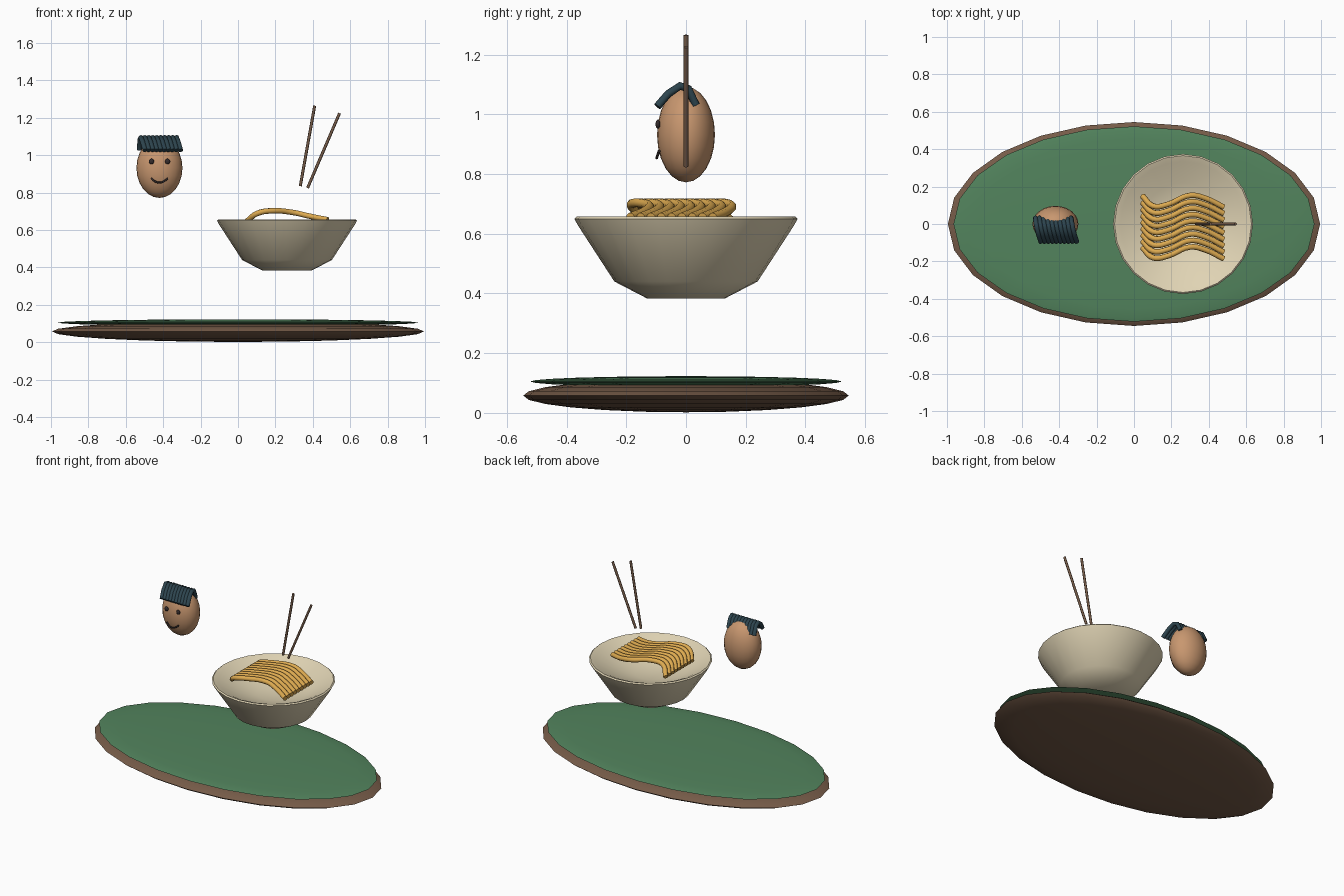
import bpy, bmesh, math

if "Cube" in bpy.data.objects:
    bpy.data.objects.remove(bpy.data.objects["Cube"])


def material(name, rgb):
    m = bpy.data.materials.new(name)
    m.diffuse_color = (*rgb, 1)
    m.use_nodes = True
    m.node_tree.nodes["Principled BSDF"].inputs["Base Color"].default_value = m.diffuse_color
    return m


WOOD = material("wood", (0.18, 0.105, 0.065))
GREEN = material("green", (0.085, 0.23, 0.11))
SKIN = material("skin", (0.58, 0.31, 0.16))
CREAM = material("cream", (0.75, 0.66, 0.46))
NOODLE = material("noodle", (0.72, 0.40, 0.08))
HAIR = material("hair", (0.026, 0.058, 0.076))
DARK = material("dark", (0.035, 0.025, 0.025))


def finish(ob, name, mat, angle=60):
    ob.name = name
    ob.data.materials.append(mat)
    bpy.ops.object.select_all(action='DESELECT')
    ob.select_set(True)
    bpy.context.view_layer.objects.active = ob
    bpy.ops.object.shade_smooth_by_angle(angle=math.radians(angle))
    return ob


def from_bmesh(bm, name, mat):
    bmesh.ops.recalc_face_normals(bm, faces=bm.faces)
    me = bpy.data.meshes.new(name)
    bm.to_mesh(me)
    bm.free()
    ob = bpy.data.objects.new(name, me)
    bpy.context.collection.objects.link(ob)
    return finish(ob, name, mat)


def ellipsoid(name, loc, radii, mat, segs=24, rings=12):
    bpy.ops.mesh.primitive_uv_sphere_add(segments=segs, ring_count=rings, location=loc)
    ob = bpy.context.object
    ob.scale = radii
    bpy.ops.object.transform_apply(location=False, rotation=False, scale=True)
    return finish(ob, name, mat, 80)


def lathe(name, loc, profile, mat, steps=24):
    bm = bmesh.new()
    vs = [bm.verts.new((r, 0, z)) for r, z in profile]
    es = [bm.edges.new(p) for p in zip(vs, vs[1:])]
    bmesh.ops.spin(bm, geom=vs + es, cent=(0, 0, 0), axis=(0, 0, 1),
                   angle=2 * math.pi, steps=steps)
    bmesh.ops.remove_doubles(bm, verts=bm.verts, dist=1e-4)
    ob = from_bmesh(bm, name, mat)
    ob.location = loc
    return ob


def tube(name, points, radius, mat, smooth=True):
    cu = bpy.data.curves.new(name, 'CURVE')
    cu.dimensions = '3D'
    cu.bevel_depth = radius
    cu.bevel_resolution = 2
    cu.use_fill_caps = True
    cu.resolution_u = 5
    sp = cu.splines.new('BEZIER' if smooth else 'POLY')
    if smooth:
        sp.bezier_points.add(len(points) - 1)
        for bp, p in zip(sp.bezier_points, points):
            bp.co = p
            bp.handle_left_type = bp.handle_right_type = 'AUTO'
    else:
        sp.points.add(len(points) - 1)
        for q, p in zip(sp.points, points):
            q.co = (*p, 1)
    tmp = bpy.data.objects.new(name, cu)
    bpy.context.collection.objects.link(tmp)
    me = bpy.data.meshes.new_from_object(
        tmp.evaluated_get(bpy.context.evaluated_depsgraph_get()))
    bpy.data.objects.remove(tmp)
    ob = bpy.data.objects.new(name, me)
    bpy.context.collection.objects.link(ob)
    me.materials.clear()
    return finish(ob, name, mat)


# oval base and its green top
ellipsoid("base", (0, 0, 0.058), (0.995, 0.545, 0.056), WOOD)
ellipsoid("green_top", (0, 0, 0.105), (0.965, 0.522, 0.018), GREEN)

# bowl with shallow hollow
lathe("bowl", (0.262, 0, 0),
      [(0, 0.383), (0.13, 0.383), (0.24, 0.44), (0.362, 0.628), (0.374, 0.65),
       (0.366, 0.657), (0.335, 0.645), (0.22, 0.585), (0.10, 0.557), (0, 0.553)], CREAM)

# wavy noodles
for i in range(9):
    y = -0.126 + i * 0.0345
    tube(f"noodle_{i + 1}",
         [(0.045, y, 0.645), (0.105, y - 0.055, 0.69), (0.18, y - 0.045, 0.703),
          (0.30, y + 0.003, 0.693), (0.38, y - 0.012, 0.675), (0.48, y - 0.06, 0.655)],
         0.0155, NOODLE)

# chopsticks
tube("chopstick_left", [(0.333, 0, 0.835), (0.41, 0, 1.265)], 0.008, WOOD, False)
tube("chopstick_right", [(0.372, 0, 0.825), (0.543, 0, 1.225)], 0.008, WOOD, False)

# head with eyes and mouth
ellipsoid("head", (-0.42, 0, 0.932), (0.123, 0.097, 0.16), SKIN)
for side, x in (("left", -0.463), ("right", -0.376)):
    ellipsoid(f"eye_{side}", (x, -0.094, 0.967), (0.014, 0.008, 0.015), DARK, 16, 8)
tube("mouth", [(-0.464, -0.09, 0.877), (-0.443, -0.096, 0.86), (-0.42, -0.098, 0.854),
               (-0.397, -0.096, 0.86), (-0.376, -0.09, 0.877)], 0.005, DARK)

# hair strands
for i in range(10):
    x = -0.527 + i * 0.0212
    tube(f"hair_{i + 1}",
         [(x, 0.033, 1.03), (x + 0.003, 0.008, 1.085), (x + 0.008, -0.02, 1.095),
          (x + 0.018, -0.06, 1.068), (x + 0.03, -0.096, 1.026)],
         0.0135, HAIR, False)
